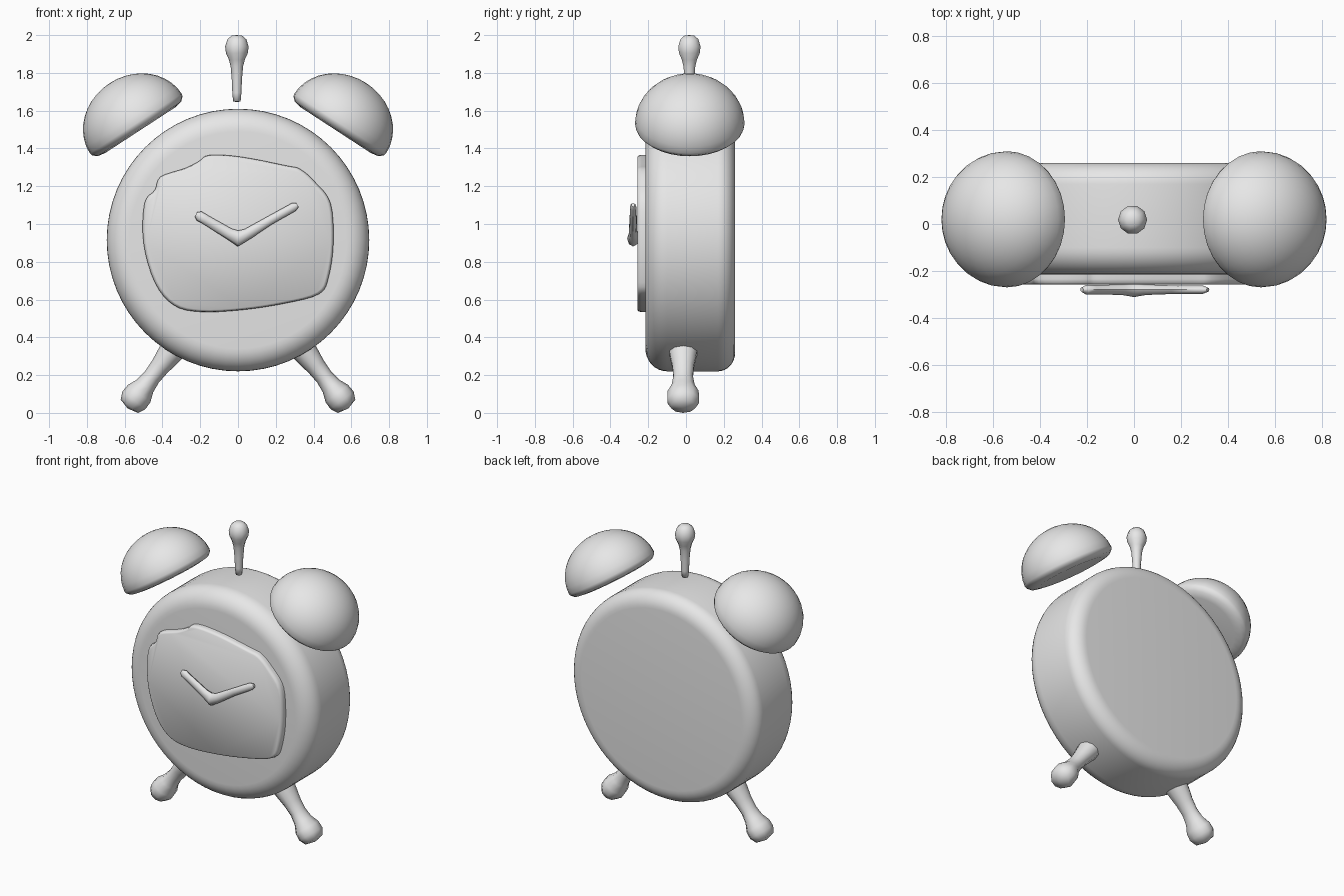
import bpy
import bmesh
from math import sin, cos, pi, radians
from mathutils import Vector, Matrix

cube = bpy.data.objects.get("Cube")
if cube:
    bpy.data.objects.remove(cube, do_unlink=True)

grey = bpy.data.materials.new("light_grey")
grey.use_nodes = True
grey.diffuse_color = (0.8, 0.8, 0.8, 1)
grey.node_tree.nodes["Principled BSDF"].inputs["Base Color"].default_value = (0.8, 0.8, 0.8, 1)


def finish(bm, name, sharp=55):
    """Turn a bmesh into a smooth-shaded object in the clock's colour."""
    bmesh.ops.recalc_face_normals(bm, faces=bm.faces)
    mesh = bpy.data.meshes.new(name)
    bm.to_mesh(mesh)
    bm.free()
    mesh.materials.clear()
    mesh.materials.append(grey)
    mesh.shade_smooth()
    mesh.set_sharp_from_angle(angle=radians(sharp))
    obj = bpy.data.objects.new(name, mesh)
    bpy.context.collection.objects.link(obj)
    return obj


def lathe(name, profile, origin, axis, steps, depth=1.0, sharp=55):
    """Revolve (radius, height) points about an axis; depth stretches along y."""
    bm = bmesh.new()
    verts = [bm.verts.new((r, 0, h)) for r, h in profile]
    edges = [bm.edges.new(pair) for pair in zip(verts, verts[1:])]
    bmesh.ops.spin(bm, geom=verts + edges, cent=(0, 0, 0), axis=(0, 0, 1),
                   angle=2 * pi, steps=steps, use_merge=True)
    bmesh.ops.remove_doubles(bm, verts=bm.verts, dist=0.0005)
    turn = Vector((0, 0, 1)).rotation_difference(Vector(axis)).to_matrix().to_4x4()
    stretch = Matrix.Diagonal((1, depth, 1, 1))
    bmesh.ops.transform(bm, matrix=Matrix.Translation(origin) @ stretch @ turn, verts=bm.verts)
    return finish(bm, name, sharp)


def arc(start, end, count=8):
    return [start + (end - start) * i / count for i in range(count + 1)]


# Drum-shaped case with a wide soft front edge and a tighter back edge
case = [(0, -0.215)]
case += [(0.575 + 0.12 * sin(a), -0.1 - 0.115 * cos(a)) for a in arc(0, pi / 2)]
case += [(0.595 + 0.1 * cos(a), 0.17 + 0.09 * sin(a)) for a in arc(0, pi / 2)]
case += [(0, 0.26)]
lathe("case", case, (0, 0, 0.915), (0, 1, 0), 64)

# Raised dial with an uneven rounded outline
outline = [(-0.15, 1.365), (0.02, 1.355), (0.25, 1.31), (0.33, 1.29), (0.41, 1.22),
           (0.49, 1.11), (0.505, 0.9), (0.48, 0.72), (0.43, 0.63), (0.25, 0.58),
           (0.02, 0.545), (-0.2, 0.535), (-0.34, 0.57), (-0.44, 0.69), (-0.5, 0.9),
           (-0.495, 1.11), (-0.44, 1.18), (-0.41, 1.25), (-0.28, 1.295), (-0.21, 1.33)]
pts = [Vector(p) for p in outline]
smooth = []
for i, p in enumerate(pts):
    a, c, d = pts[i - 1], pts[(i + 1) % len(pts)], pts[(i + 2) % len(pts)]
    for t in (0, 0.25, 0.5, 0.75):
        smooth.append(0.5 * (2 * p + (c - a) * t + (2 * a - 5 * p + 4 * c - d) * t ** 2
                             + (3 * p - a - 3 * c + d) * t ** 3))
middle = Vector((0, 0.94))
bm = bmesh.new()
rings = []
for y, scale in ((-0.2, 1), (-0.235, 1), (-0.25, 0.992), (-0.258, 0.97)):
    ring = [middle + (p - middle) * scale for p in smooth]
    rings.append([bm.verts.new((p.x, y, p.y)) for p in ring])
for low, high in zip(rings, rings[1:]):
    for i in range(len(low)):
        bm.faces.new((low[i - 1], low[i], high[i], high[i - 1]))
bm.faces.new(rings[0])
bm.faces.new(rings[-1])
finish(bm, "dial")

# Pair of hands made as one bent rod, thicker at the elbow
rod = bpy.data.curves.new("hands_path", "CURVE")
rod.dimensions = "3D"
rod.bevel_depth = 1.0
rod.bevel_resolution = 2
rod.use_fill_caps = True
path = [(-0.222, 1.051, 0.014), (-0.205, 1.042, 0.027), (-0.17, 1.022, 0.026),
        (-0.05, 0.95, 0.03), (0, 0.923, 0.042), (0.05, 0.947, 0.03),
        (0.17, 1.02, 0.024), (0.295, 1.09, 0.023), (0.315, 1.101, 0.012)]
spline = rod.splines.new("POLY")
spline.points.add(len(path) - 1)
for point, (x, z, radius) in zip(spline.points, path):
    point.co = (x, 0, z, 1)
    point.radius = radius
helper = bpy.data.objects.new("hands_path", rod)
bpy.context.collection.objects.link(helper)
bpy.context.view_layer.update()
tube = bpy.data.meshes.new_from_object(helper.evaluated_get(bpy.context.evaluated_depsgraph_get()))
bm = bmesh.new()
bm.from_mesh(tube)
bmesh.ops.remove_doubles(bm, verts=bm.verts, dist=0.0005)
bmesh.ops.transform(bm, verts=bm.verts,
                    matrix=Matrix.Translation((0, -0.28, 0)) @ Matrix.Diagonal((1, 0.75, 1, 1)))
finish(bm, "hands")
bpy.data.objects.remove(helper, do_unlink=True)
bpy.data.meshes.remove(tube)

# Domed bells and splayed legs, mirrored left and right
bell = [(0, -0.02), (0.22, -0.022), (0.265, -0.014), (0.285, 0.005)]
bell += [(0.29 * cos(a), 0.02 + 0.255 * sin(a)) for a in arc(0, pi / 2, 10)]
leg = [(0, 0), (0.07, 0), (0.062, 0.06), (0.052, 0.12), (0.047, 0.19), (0.055, 0.25),
       (0.075, 0.3), (0.077, 0.345), (0.058, 0.385), (0, 0.4)]
for side, word in ((1, "left"), (-1, "right")):
    lathe(word + "_bell", bell, (side * 0.53, 0.02, 1.515), (side * 0.546, 0, 0.838), 32, sharp=80)
    lathe(word + "_leg", leg, (side * 0.34, -0.015, 0.34), (side * 0.61, 0, -0.79), 10,
          depth=1.15, sharp=80)

# Striker with a round knob standing above the case
striker = [(0, 0), (0.02, 0.004), (0.024, 0.05), (0.027, 0.12), (0.033, 0.19), (0.042, 0.225),
           (0.058, 0.26), (0.062, 0.295), (0.05, 0.333), (0.028, 0.352), (0, 0.355)]
lathe("striker", striker, (-0.006, 0.018, 1.645), (0, 0, 1), 10, sharp=80)
